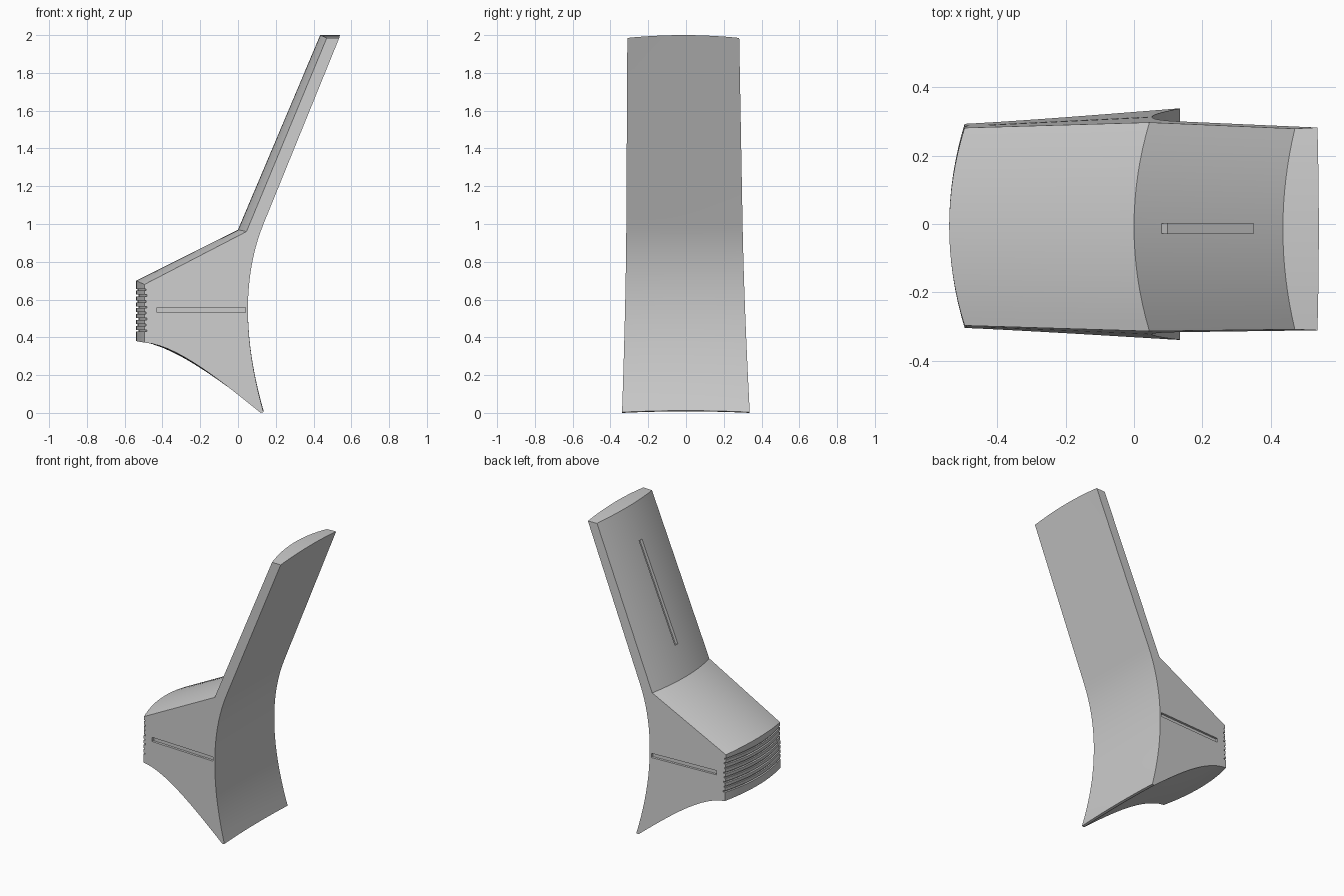
import bpy, bmesh, math
from mathutils import Vector
from mathutils.geometry import interpolate_bezier

cube = bpy.data.objects.get("Cube")
if cube:
    bpy.data.objects.remove(cube, do_unlink=True)

grey = bpy.data.materials.new("plain grey")
grey.use_nodes = True
colour = (0.6, 0.6, 0.6, 1)
grey.diffuse_color = colour
grey.node_tree.nodes["Principled BSDF"].inputs["Base Color"].default_value = colour


def back_y(x, z):
    return 0.331 - 0.038 * z + 0.049 * x


def front_y(x, z):
    return -0.333 + 0.0227 * z - 0.0423 * x


def loft(name, profile, steps=16, overhang=1.0):
    """Sweep an x-z profile across the width; each point is (x, z, edge dx, edge dz)."""
    bm = bmesh.new()
    rows = []
    for i in range(steps + 1):
        u = (2 * i / steps - 1) * overhang
        row = []
        for x, z, dx, dz in profile:
            ex, ez = x + dx, z + dz
            f, b = front_y(ex, ez), back_y(ex, ez)
            y = (f + b) / 2 + u * (b - f) / 2
            row.append(bm.verts.new((x + dx * u * u, y, z + dz * u * u)))
        rows.append(row)
    n = len(profile)
    for r, s in zip(rows, rows[1:]):
        for j in range(n):
            k = (j + 1) % n
            bm.faces.new((r[j], r[k], s[k], s[j]))
    bm.faces.new(rows[0])
    bm.faces.new(rows[-1])
    bmesh.ops.recalc_face_normals(bm, faces=bm.faces)
    mesh = bpy.data.meshes.new(name)
    bm.to_mesh(mesh)
    bm.free()
    mesh.materials.append(grey)
    obj = bpy.data.objects.new(name, mesh)
    bpy.context.collection.objects.link(obj)
    return obj


def box(name, centre, size, rotation):
    bpy.ops.mesh.primitive_cube_add(size=1, location=centre, rotation=rotation)
    obj = bpy.context.object
    obj.name = name
    obj.scale = size
    obj.data.materials.append(grey)
    return obj


def curve(a, b, c, d, count):
    pts = [Vector((x, z, 0)) for x, z in (a, b, c, d)]
    return [(p.x, p.y) for p in interpolate_bezier(*pts, count)]


# Body: crowned nose, head and neck, with a hollow front sheet
crown = 0.045
underside = curve((-0.54, 0.38), (-0.36, 0.37), (-0.12, 0.19), (0.12, 0.008), 14)
hollow = curve((0.135, 0.012), (0.03, 0.38), (0.02, 0.72), (0.135, 1.0), 20)
profile = []
for i, (x, z) in enumerate(underside):
    fade = 1 - i / (len(underside) - 1)
    profile.append((x, z, crown * fade, -0.008))
profile += [(x, z, 0, -0.008 * (1 - i / 19)) for i, (x, z) in enumerate(hollow)]
profile += [
    (0.54, 2.0, -0.004, -0.015),
    (0.435, 2.0, 0.035, -0.015),
    (0.0, 0.97, crown, -0.01),
    (-0.54, 0.70, crown, -0.02),
]
body = loft("body", profile)

# Long grooves on both sides and on the neck
tilt = math.atan(0.046)
cutters = [
    box("back_groove_cutter", (-0.195, back_y(-0.195, 0.545), 0.545),
        (0.47, 0.03, 0.028), (0, 0, tilt)),
    box("front_groove_cutter", (-0.195, front_y(-0.195, 0.545), 0.545),
        (0.47, 0.03, 0.028), (0, 0, -tilt)),
    box("neck_groove_cutter", (0.214, -0.013, 1.477),
        (0.04, 0.03, 0.69), (0, math.atan2(0.435, 1.03), 0)),
]

# Fine level slits wrapping the nose
for i in range(8):
    z = 0.43 + i * 0.031
    depth = -0.531 if i % 2 else -0.527
    cutters.append(loft("nose_slit_cutter", [
        (-0.58, z, crown, 0), (depth, z, crown, 0),
        (depth, z + 0.01, crown, 0), (-0.58, z + 0.01, crown, 0)], 16, 1.03))

bpy.context.view_layer.update()
for cutter in cutters:
    cutter.hide_render = True
    mod = body.modifiers.new(cutter.name, "BOOLEAN")
    mod.operation = "DIFFERENCE"
    mod.solver = "EXACT"
    mod.object = cutter

# Bake the cuts, drop the cutters and shade
bpy.ops.object.select_all(action="DESELECT")
bpy.context.view_layer.objects.active = body
body.select_set(True)
for mod in list(body.modifiers):
    bpy.ops.object.modifier_apply(modifier=mod.name)
for cutter in cutters:
    bpy.data.objects.remove(cutter, do_unlink=True)
bpy.ops.object.shade_smooth_by_angle(angle=math.radians(25))
